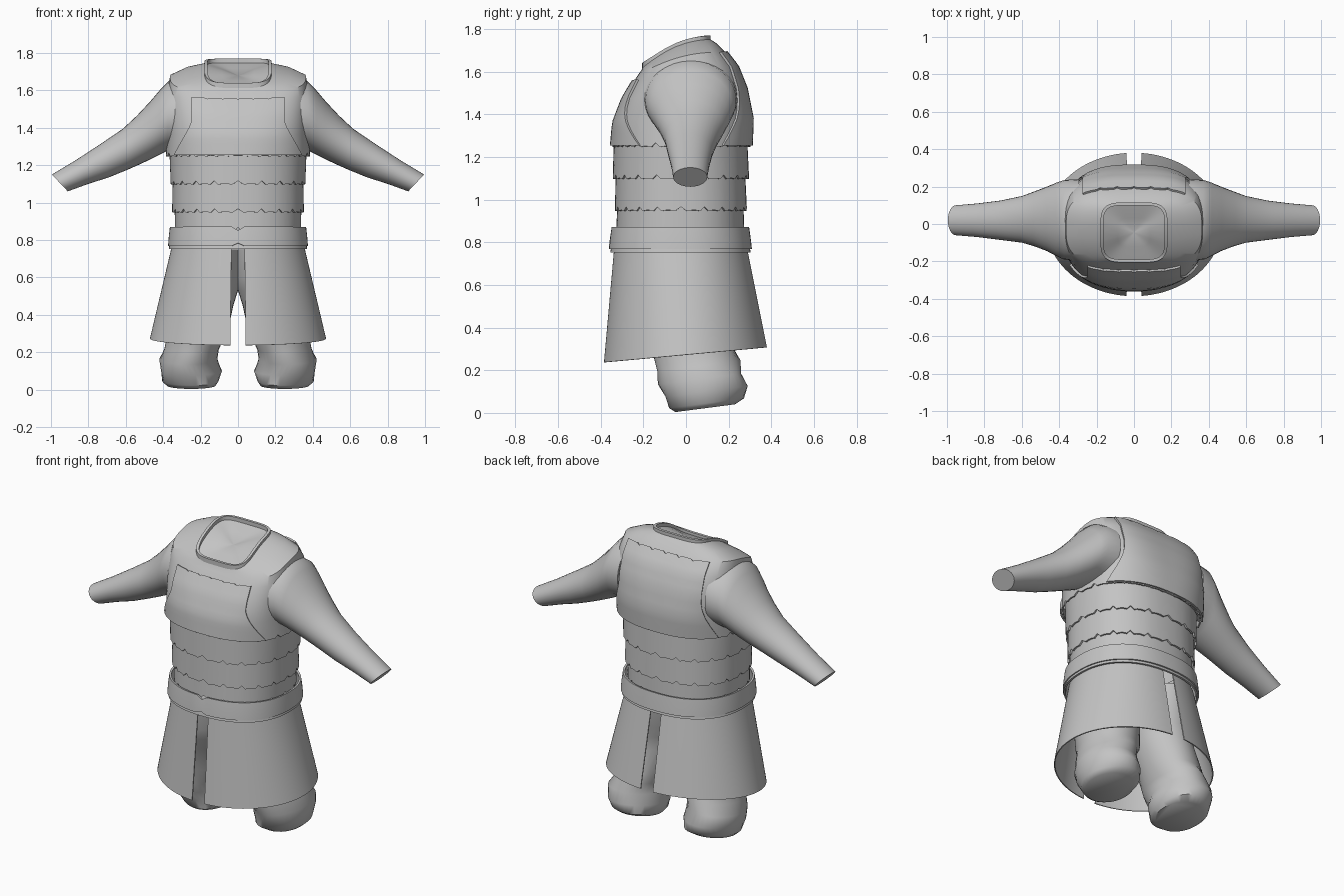
import bpy, bmesh, math

cube = bpy.data.objects.get("Cube")
if cube:
    bpy.data.objects.remove(cube)

GREY = (0.55, 0.55, 0.55, 1)
cloth = bpy.data.materials.new("plain_grey")
cloth.use_nodes = True
cloth.diffuse_color = GREY
cloth.node_tree.nodes["Principled BSDF"].inputs["Base Color"].default_value = GREY


def loft(name, rows, closed=True, cap_start=False, cap_end=False, thick=0, angle=35):
    """Skin rows of points into one object, optionally thickened."""
    bm = bmesh.new()
    vs = [[bm.verts.new(p) for p in row] for row in rows]
    n = len(rows[0])
    for a, b in zip(vs, vs[1:]):
        for i in range(n if closed else n - 1):
            j = (i + 1) % n
            bm.faces.new((a[i], a[j], b[j], b[i]))
    if cap_start:
        bm.faces.new(vs[0])
    if cap_end:
        bm.faces.new(vs[-1])
    bmesh.ops.recalc_face_normals(bm, faces=bm.faces[:])
    mesh = bpy.data.meshes.new(name)
    bm.to_mesh(mesh)
    bm.free()
    mesh.materials.append(cloth)
    ob = bpy.data.objects.new(name, mesh)
    bpy.context.collection.objects.link(ob)
    bpy.ops.object.select_all(action='DESELECT')
    ob.select_set(True)
    bpy.context.view_layer.objects.active = ob
    if thick:
        mod = ob.modifiers.new("thickness", 'SOLIDIFY')
        mod.thickness = thick
        mod.offset = 0
        bpy.ops.object.modifier_apply(modifier=mod.name)
    bpy.ops.object.shade_smooth_by_angle(angle=math.radians(angle))
    return ob


def power(v, e):
    return math.copysign(abs(v) ** e, v)


def height(r, y):
    zf, zb, xh, yf, yb, lift, n = r
    t = min(1, max(0, (y - yf) / (yb - yf)))
    return zf + (zb - zf) * t + lift * math.sin(math.pi * t)


def ring_point(r, a):
    """Point on a rounded cross-section; angle 0 is the front centre."""
    zf, zb, xh, yf, yb, lift, n = r
    x = xh * power(math.sin(a), 2 / n)
    y = (yf + yb) / 2 - (yb - yf) / 2 * power(math.cos(a), 2 / n)
    return (x, y, height(r, y))


COLS = 100


def ring(r, scalloped=False):
    pts = []
    for k in range(COLS):
        x, y, z = ring_point(r, math.tau * k / COLS)
        if scalloped:
            z += 0.016 if k % 5 == 0 else -0.004 if k % 5 in (1, 4) else 0
        pts.append((x, y, z))
    return pts


def level(z, xh, yf, yb, n=2.3):
    return (z, z, xh, yf, yb, 0, n)


# Upper vest: front z, back z, half width, front y, back y, side lift, squareness
VEST = [
    (1.25, 1.25, .382, -.342, .298, 0, 2.4),
    (1.36, 1.38, .372, -.332, .303, 0, 2.7),
    (1.47, 1.52, .372, -.290, .275, .01, 3.0),
    (1.545, 1.62, .372, -.245, .235, .02, 3.1),
    (1.585, 1.69, .360, -.220, .180, .03, 3.2),
    (1.605, 1.73, .280, -.205, .140, .03, 3.6),
    (1.62, 1.75, .172, -.198, .108, .03, 4.5),
]
loft("upper_vest", [ring(r, i == 0) for i, r in enumerate(VEST)], thick=.008)

# Collar frame and the shallow dished surface inside it
neck = VEST[-1]
raised = [(neck[0] + d, neck[1] + d) + neck[2:] for d in (-.012, .02)]
loft("collar", [ring(r) for r in raised], thick=.016)
rim = ring(neck)
mid = [(x * .5, -.045 + (y + .045) * .5, z * .5 + 1.685 * .5) for x, y, z in rim]
tip = [(x * .02, -.045 + (y + .045) * .02, 1.68) for x, y, z in rim]
loft("neck_cap", [rim, mid, tip], cap_end=True)


# Chest and back plates following the vest surface
def vest_point(x, v, sign):
    i = min(int(v), len(VEST) - 2)
    r = [a + (b - a) * (v - i) for a, b in zip(VEST[i], VEST[i + 1])]
    yc, yr = (r[3] + r[4]) / 2, (r[4] - r[3]) / 2
    y = yc + sign * yr * max(0, 1 - abs(x / r[2]) ** r[6]) ** (1 / r[6])
    return (x, y, height(r, y))


def plate(name, sign, top, narrow):
    rows, steps, cols = [], 12, 30
    for s in range(steps + 1):
        row = []
        for c in range(cols + 1):
            v = .03 + (top - .03) * s / steps
            w = narrow + (.335 - narrow) * max(0, 1 - v / 1.5)
            if s == steps and c % 5 == 0 and 0 < c < cols:
                v -= .13
            row.append(vest_point(w * (2 * c / cols - 1), v, sign))
        rows.append(row)
    loft(name, rows, closed=False, thick=.03)


plate("chest_plate", -1, 3.15, .245)
plate("back_plate", 1, 3.95, .27)

# Overlapping scalloped waist tiers
TIERS = [
    ("upper_tier", level(1.28, .362, -.333, .282), level(1.10, .355, -.338, .290)),
    ("middle_tier", level(1.13, .344, -.324, .272), level(.95, .347, -.328, .280)),
    ("lower_tier", level(.98, .334, -.316, .264), level(.85, .332, -.322, .268)),
]
for name, top, bottom in TIERS:
    loft(name, [ring(top), ring(bottom, True)], thick=.01)


# Belt with a small dip at the front, and its lower trim
def belt_edge(r, dip):
    return [(x, y, z + (dip if abs(x) < .02 and y < 0 else 0)) for x, y, z in ring(r)]


loft("belt", [belt_edge(level(.87, .358, -.343, .290), -.02),
              ring(level(.82, .364, -.350, .297)),
              belt_edge(level(.768, .368, -.355, .303), .015)], thick=.012)
loft("belt_trim", [ring(level(.785, .360, -.345, .293)),
                   ring(level(.752, .365, -.350, .298))], thick=.01)

# Flared skirt halves, open at the front and back
WAIST = (.77, .77, .350, -.335, .285, 0, 2.1)
HEM = (.237, .307, .468, -.383, .378, 0, 2.0)
for side, name in ((1, "left_skirt"), (-1, "right_skirt")):
    rows = []
    for s in range(7):
        r = [a + (b - a) * s / 6 for a, b in zip(WAIST, HEM)]
        row = [ring_point(r, .088 + (math.pi - .176) * k / 48) for k in range(49)]
        rows.append([(side * x, y, z) for x, y, z in row])
    loft(name, rows, closed=False, thick=.006)

# Sleeves: top x, top z, bottom x, bottom z, front y, back y
SLEEVE = [
    (.29, 1.665, .30, 1.28, -.20, .24),
    (.37, 1.650, .38, 1.275, -.19, .235),
    (.415, 1.605, .42, 1.255, -.17, .22),
    (.47, 1.540, .46, 1.235, -.145, .20),
    (.54, 1.465, .52, 1.207, -.12, .175),
    (.615, 1.395, .58, 1.18, -.10, .15),
    (.74, 1.310, .69, 1.135, -.085, .125),
    (.87, 1.225, .80, 1.10, -.07, .11),
    (.995, 1.150, .91, 1.06, -.06, .10),
]
for side, name in ((1, "left_sleeve"), (-1, "right_sleeve")):
    rows = []
    for tx, tz, bx, bz, y0, y1 in SLEEVE:
        row = []
        for k in range(32):
            c, s = math.cos(math.tau * k / 32), math.sin(math.tau * k / 32)
            row.append((side * ((tx + bx) / 2 + (tx - bx) / 2 * c),
                        (y0 + y1) / 2 + (y1 - y0) / 2 * s,
                        (tz + bz) / 2 + (tz - bz) / 2 * c))
        rows.append(row)
    loft(name, rows, cap_start=True, cap_end=True, angle=50)

# Baggy trouser legs: z, inner x, outer x, front y, back y
LEG = [
    (.022, .12, .38, -.05, .23),
    (.045, .10, .40, -.08, .27),
    (.10, .09, .415, -.10, .285),
    (.16, .11, .42, -.125, .265),
    (.22, .10, .39, -.14, .25),
    (.30, .06, .38, -.155, .23),
    (.45, .025, .36, -.20, .20),
    (.53, 0, .35, -.24, .20),
    (.60, -.02, .34, -.26, .22),
    (.75, -.02, .325, -.28, .24),
]
for side, name in ((1, "left_trouser"), (-1, "right_trouser")):
    rows = []
    for z, x0, x1, y0, y1 in LEG:
        row = []
        for k in range(36):
            a = math.tau * k / 36
            fold = 1 + (.035 * math.sin(3 * a + 40 * z) if .04 < z < .4 else 0)
            dy = (y1 - y0) / 2 * math.sin(a) * fold
            tilt = .13 * dy if z < .25 else 0
            row.append((side * ((x0 + x1) / 2 + (x1 - x0) / 2 * math.cos(a) * fold),
                        (y0 + y1) / 2 + dy, z + tilt))
        rows.append(row)
    loft(name, rows, cap_start=True, cap_end=True, angle=50)
